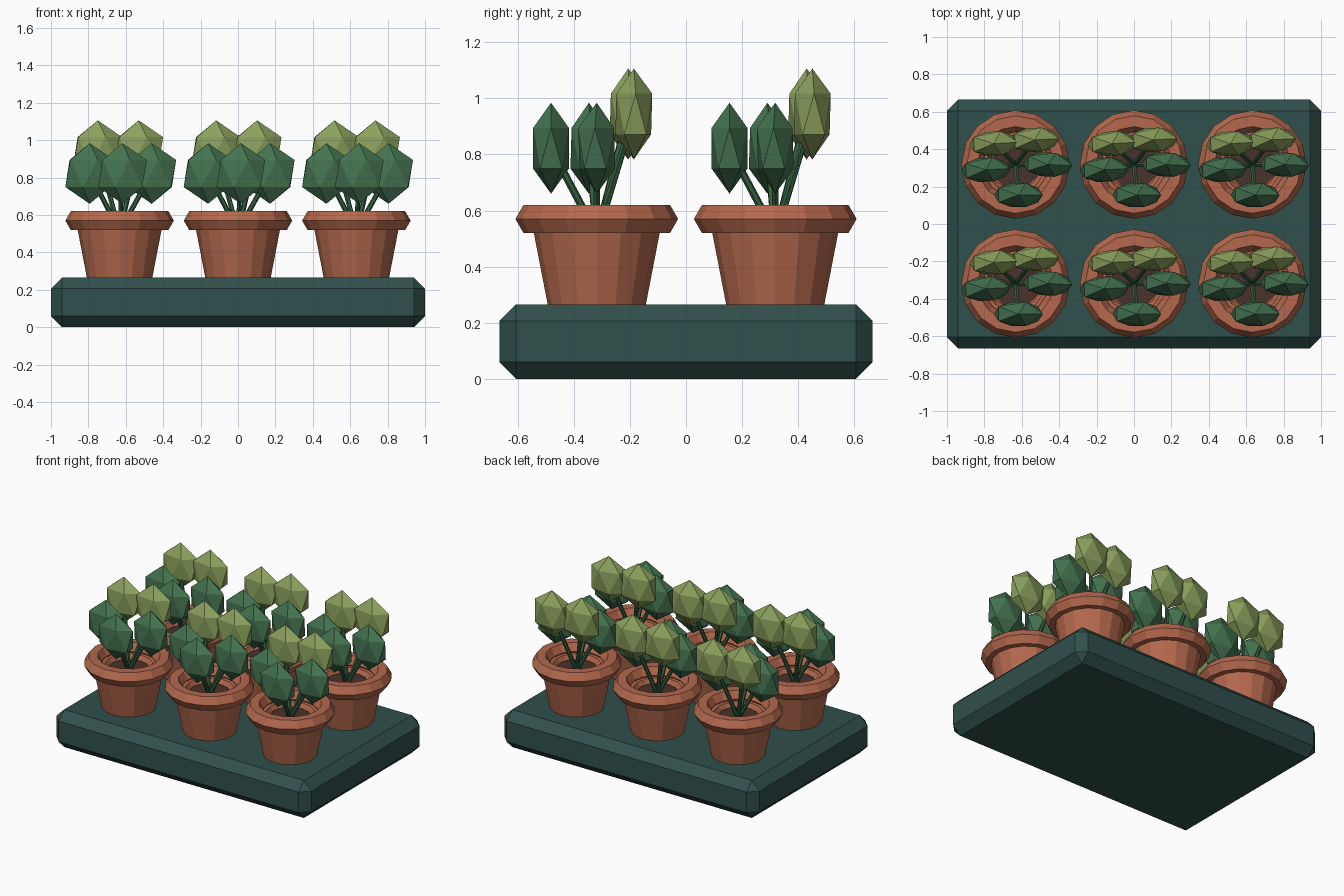
import bpy, bmesh
from math import cos, sin, pi
from mathutils import Vector, Matrix

if "Cube" in bpy.data.objects:
    bpy.data.objects.remove(bpy.data.objects["Cube"])


def material(name, rgb):
    m = bpy.data.materials.new(name)
    m.diffuse_color = (*rgb, 1)
    m.use_nodes = True
    m.node_tree.nodes["Principled BSDF"].inputs["Base Color"].default_value = m.diffuse_color
    return m


TRAY = material("tray_green", (0.030, 0.080, 0.072))
CLAY = material("terracotta", (0.46, 0.14, 0.075))
SOIL = material("soil_brown", (0.07, 0.032, 0.024))
STEM = material("stem_green", (0.035, 0.115, 0.05))
DARK = material("dark_leaf", (0.058, 0.17, 0.080))
LIGHT = material("light_leaf", (0.26, 0.36, 0.11))


def make_mesh(name, bm, mat):
    bmesh.ops.recalc_face_normals(bm, faces=bm.faces)
    me = bpy.data.meshes.new(name)
    bm.to_mesh(me)
    bm.free()
    me.materials.append(mat)
    return me


def place(name, me, loc=(0, 0, 0)):
    ob = bpy.data.objects.new(name, me)
    ob.location = loc
    bpy.context.collection.objects.link(ob)
    return ob


def lathe(name, profile, sides, mat, closed=False):
    """Revolve (radius, z) points; open profiles get flat end caps."""
    bm = bmesh.new()
    rings = [[bm.verts.new((r * cos(2 * pi * i / sides), r * sin(2 * pi * i / sides), z))
              for i in range(sides)] for r, z in profile]
    pairs = list(zip(rings, rings[1:]))
    if closed:
        pairs.append((rings[-1], rings[0]))
    else:
        bm.faces.new(rings[0])
        bm.faces.new(rings[-1])
    for a, b in pairs:
        for i in range(sides):
            j = (i + 1) % sides
            bm.faces.new((a[i], a[j], b[j], b[i]))
    return make_mesh(name, bm, mat)


def leaf(name, mat):
    bm = bmesh.new()
    bmesh.ops.create_icosphere(bm, subdivisions=1, radius=1)
    bmesh.ops.scale(bm, vec=(0.146, 0.075, 0.162), verts=bm.verts)
    return make_mesh(name, bm, mat)


def stem(name, start, end):
    start, end = Vector(start), Vector(end)
    d = end - start
    bm = bmesh.new()
    mat = Matrix.Translation((start + end) / 2) @ d.to_track_quat('Z', 'Y').to_matrix().to_4x4()
    bmesh.ops.create_cone(bm, cap_ends=True, segments=6, radius1=0.014, radius2=0.013,
                          depth=d.length, matrix=mat)
    return make_mesh(name, bm, STEM)


# Tray: a block with chamfered edges
bm = bmesh.new()
bmesh.ops.create_cube(bm, size=1)
bmesh.ops.scale(bm, vec=(2, 1.33, 0.266), verts=bm.verts)
bmesh.ops.bevel(bm, geom=bm.edges[:], offset=0.06, segments=1, affect='EDGES')
place("tray", make_mesh("tray", bm, TRAY), (0, 0, 0.133))

# Pot body, six-sided ring rim, and soil
pot = lathe("pot_body", [(0.172, 0.25), (0.232, 0.56), (0.155, 0.56), (0.135, 0.525)], 16, CLAY)
rim = lathe("pot_rim", [(0.232 + 0.058 * cos(k * pi / 3), 0.57 + 0.058 * sin(k * pi / 3))
                        for k in range(6)], 16, CLAY, closed=True)
soil = lathe("soil", [(0.13, 0.50), (0.13, 0.535)], 12, SOIL)

# Leaves: position in the pot, turn about z, colour
leaf_meshes = {DARK: leaf("dark_leaf", DARK), LIGHT: leaf("light_leaf", LIGHT)}
leaves = [((0.015, -0.163, 0.822), 0.0, DARK),
          ((-0.160, -0.028, 0.822), 0.05, DARK),
          ((0.172, 0.0, 0.822), -0.05, DARK),
          ((-0.117, 0.112, 0.944), 0.05, LIGHT),
          ((0.102, 0.132, 0.944), 0.05, LIGHT)]
stems = [stem("stem", (p[0] * 0.05, p[1] * 0.05, 0.53), p) for p, _, _ in leaves]

# Two rows of three planted pots
for y in (-0.318, 0.318):
    for x in (-0.633, 0, 0.633):
        base = Vector((x, y, 0))
        place("pot_body", pot, base)
        place("pot_rim", rim, base)
        place("soil", soil, base)
        for (p, turn, mat), st in zip(leaves, stems):
            place("stem", st, base)
            place("leaf", leaf_meshes[mat], base + Vector(p)).rotation_euler.z = turn
